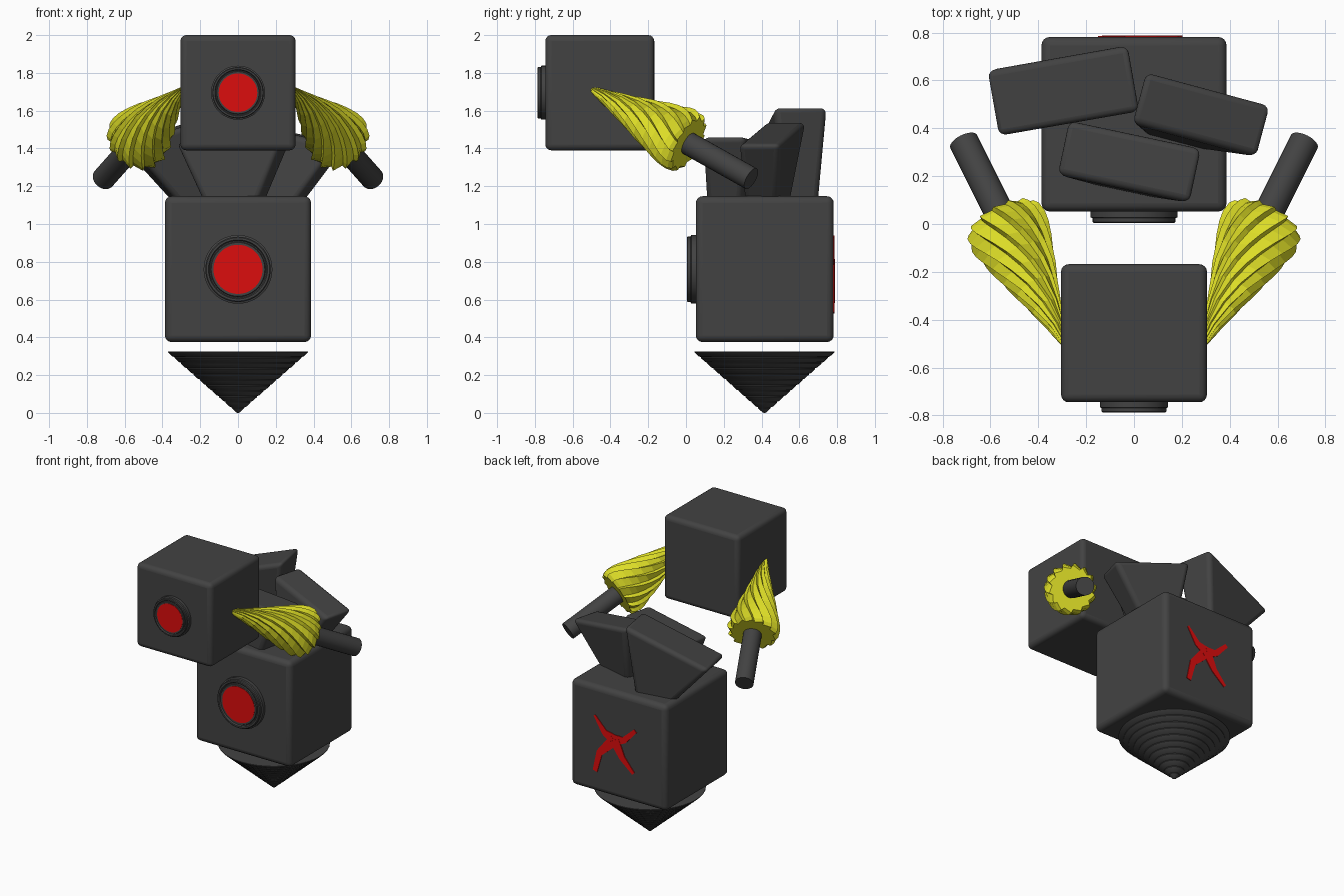
import bpy, bmesh, math
from mathutils import Vector, Matrix

if "Cube" in bpy.data.objects:
    bpy.data.objects.remove(bpy.data.objects["Cube"])


def material(name, rgb):
    m = bpy.data.materials.new(name)
    m.diffuse_color = (*rgb, 1)
    m.use_nodes = True
    m.node_tree.nodes["Principled BSDF"].inputs["Base Color"].default_value = m.diffuse_color
    return m


GREY = material("charcoal grey", (0.055, 0.055, 0.055))
RED = material("signal red", (0.72, 0.004, 0.004))
YELLOW = material("drill yellow", (0.72, 0.72, 0.02))


def finish(bm, name, mat, smooth=True, bevel=0, mirror=False):
    bmesh.ops.recalc_face_normals(bm, faces=bm.faces)
    me = bpy.data.meshes.new(name)
    bm.to_mesh(me)
    bm.free()
    ob = bpy.data.objects.new(name, me)
    bpy.context.collection.objects.link(ob)
    me.materials.append(mat)
    if bevel:
        mod = ob.modifiers.new("bevel", 'BEVEL')
        mod.width, mod.segments = bevel, 4
    if mirror:
        ob.modifiers.new("mirror", 'MIRROR')
    if smooth:
        bpy.ops.object.select_all(action='DESELECT')
        ob.select_set(True)
        bpy.context.view_layer.objects.active = ob
        bpy.ops.object.shade_smooth_by_angle(angle=math.radians(35))
    return ob


def bridge(bm, rings, cap_start=True, cap_end=True):
    """Skin a list of equal closed rings of points."""
    loops = [[bm.verts.new(p) for p in ring] for ring in rings]
    n = len(loops[0])
    for a, b in zip(loops, loops[1:]):
        for i in range(n):
            j = (i + 1) % n
            bm.faces.new((a[i], a[j], b[j], b[i]))
    if cap_start:
        bm.faces.new(loops[0][::-1])
    if cap_end:
        bm.faces.new(loops[-1])


def lathe(name, mat, profile, matrix, sides=48, **kw):
    """Revolve (radius, height) points around the local z axis."""
    bm = bmesh.new()
    bridge(bm, [[matrix @ Vector((r * math.cos(t), r * math.sin(t), h))
                 for t in (math.tau * i / sides for i in range(sides))]
                for r, h in profile])
    return finish(bm, name, mat, **kw)


def box(name, lo, hi, bevel):
    lo, hi = Vector(lo), Vector(hi)
    bm = bmesh.new()
    size = hi - lo
    bmesh.ops.create_cube(bm, size=1, matrix=Matrix.Translation((lo + hi) / 2)
                          @ Matrix.Diagonal((*size, 1)))
    finish(bm, name, GREY, bevel=bevel)


# Head and body blocks
box("head", (-0.305, -0.745, 1.39), (0.305, -0.168, 2.0), 0.032)
box("body", (-0.387, 0.052, 0.375), (0.387, 0.782, 1.147), 0.036)


# Round eyes: stepped dark rim with a red lens, facing -y
def eye(name, y, z, r, h):
    face = Matrix.Translation((0, y, z)) @ Matrix.Rotation(math.pi / 2, 4, 'X')
    lathe(name + "_rim", GREY, [(r, -0.01), (r, h * .5), (r * .95, h * .58),
          (r * .95, h * .9), (r * .92, h), (r * .86, h), (r * .83, h * .8),
          (r * .80, h * .8), (r * .78, h * .95), (r * .70, h * .95)], face)
    lathe(name + "_lens", RED, [(r * .715, h * .9), (r * .715, h)], face)


eye("head_eye", -0.745, 1.695, 0.143, 0.042)
eye("body_eye", 0.052, 0.76, 0.182, 0.048)

# Stepped cone under the body
steps, top, radius = 11, 0.325, 0.37
profile = [(0.004, 0.0)]
for i in range(steps):
    r0, r1 = radius * (i + 0.35) / steps, radius * (i + 1) / steps
    profile += [(r0, top * i / steps + 0.004), (r1, top * (i + 0.85) / steps),
                (r1, top * (i + 1) / steps)]
lathe("ground_drill", GREY, profile, Matrix.Translation((0, 0.415, 0)), sides=40)

# Arms: rod and twisted drill share one axis, mirrored across x
tip, end = Vector((0.285, -0.51, 1.72)), Vector((0.712, 0.345, 1.24))
axis = (end - tip).normalized()
length = (end - tip).length
arm = Matrix.Translation(tip) @ axis.to_track_quat('Z', 'Y').to_matrix().to_4x4()
lathe("arm_rods", GREY, [(0.062, 0.5), (0.062, length)], arm, sides=24, mirror=True)

teeth, twist = 14, 3.2
outline = [(0.0, .012), (.1, .038), (.2, .066), (.3, .095), (.38, .120),
           (.45, .140), (.51, .157), (.56, .170), (.60, .176), (.635, .172), (.655, .158)]
rings = []
for h, r in outline:
    ring = []
    for k in range(teeth):
        for phase, scale in ((0, 1.0), (0.22, 0.86)):
            t = math.tau * (k + phase) / teeth + twist * h
            ring.append(arm @ Vector((r * scale * math.cos(t), r * scale * math.sin(t), h)))
    rings.append(ring)
bm = bmesh.new()
bridge(bm, rings)
finish(bm, "arm_drills", YELLOW, smooth=False, mirror=True)


# Tapered slabs fanning out of the body top
def slab(name, base, base_size, crown, crown_size, turn, z_left, z_right):
    turn = math.radians(turn)

    def corners(centre, size, zl, zr):
        rot = Matrix.Rotation(turn, 2)
        out = []
        for sx, sy in ((-1, -1), (1, -1), (1, 1), (-1, 1)):
            p = Vector(centre) + rot @ Vector((sx * size[0] / 2, sy * size[1] / 2))
            out.append((p.x, p.y, zl if sx < 0 else zr))
        return out
    bm = bmesh.new()
    bridge(bm, [corners(base, base_size, 1.1, 1.1),
                corners(crown, crown_size, z_left, z_right)])
    finish(bm, name, GREY, bevel=0.03)


slab("rear_left_slab", (-0.19, 0.59), (0.26, 0.18), (-0.30, 0.555), (0.61, 0.285), 10, 1.42, 1.62)
slab("rear_right_slab", (0.19, 0.43), (0.26, 0.18), (0.285, 0.458), (0.55, 0.225), -15, 1.54, 1.42)
slab("front_slab", (-0.02, 0.23), (0.28, 0.19), (-0.02, 0.262), (0.58, 0.235), -12, 1.43, 1.46)

# Red four-armed mark on the back: tapered strokes (sideways, height, half width)
strokes = [
    [(-.03, .035, .040), (-.11, .07, .024), (-.19, .175, .008)],
    [(-.03, .035, .040), (.05, .055, .022), (.14, .145, .014)],
    [(-.03, .035, .040), (-.15, -.09, .024), (-.185, -.23, .018)],
    [(-.03, .035, .040), (.035, -.08, .024), (.125, -.17, .012)],
]
bm = bmesh.new()
for layer, stroke in enumerate(strokes):
    pts = [Vector(p[:2]) for p in stroke]
    y1 = 0.786 + layer * 0.0005
    sections = []
    for i, (u, v, w) in enumerate(stroke):
        d = (pts[min(i + 1, 2)] - pts[max(i - 1, 0)]).normalized()
        side = Vector((-d.y, d.x)) * w
        a, b = pts[i] + side, pts[i] - side
        sections.append([(-a.x, 0.78, .76 + a.y), (-b.x, 0.78, .76 + b.y),
                         (-b.x, y1, .76 + b.y), (-a.x, y1, .76 + a.y)])
    bridge(bm, sections)
finish(bm, "back_mark", RED, smooth=False)
